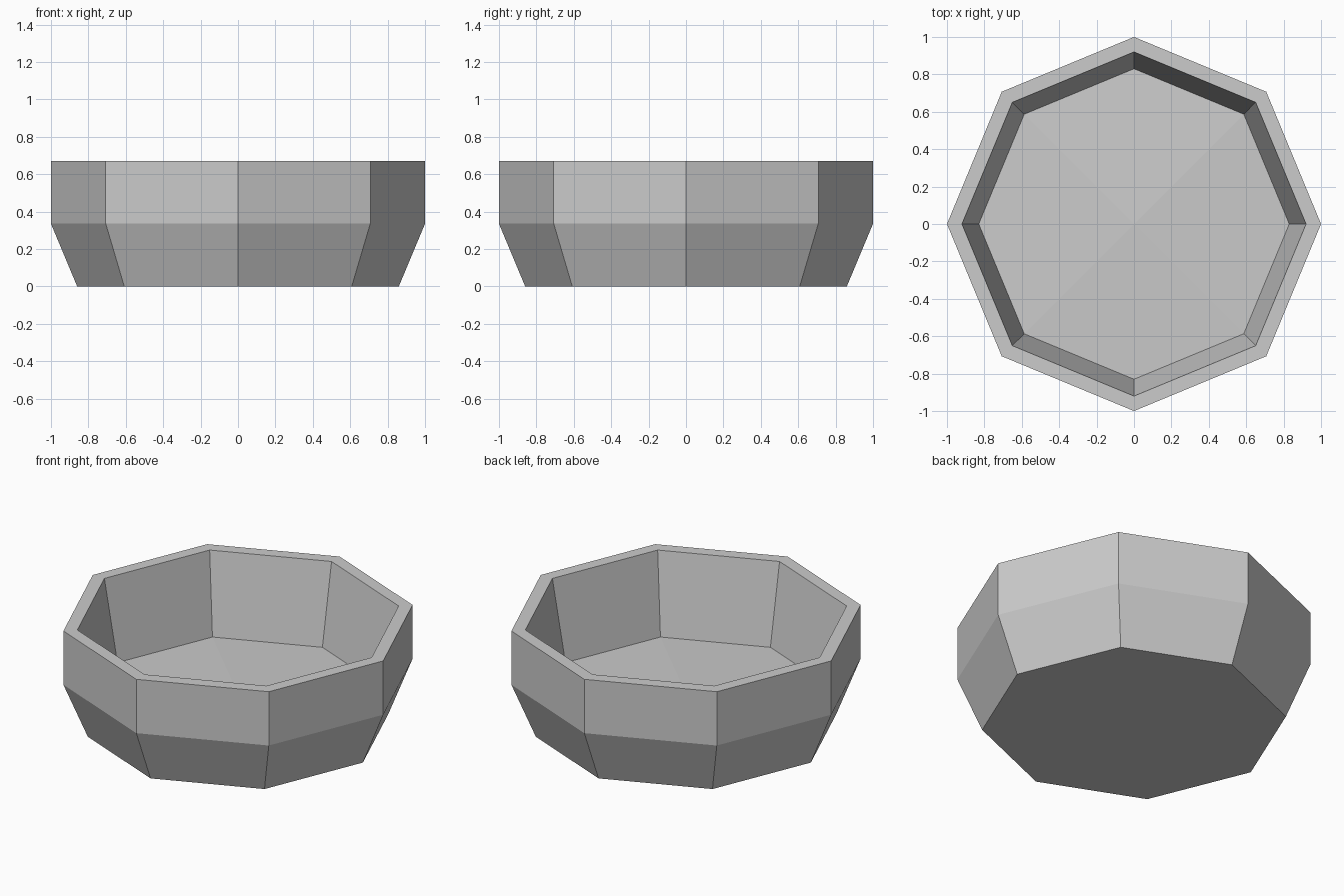
import bpy
import bmesh
from math import cos, sin, pi

cube = bpy.data.objects.get("Cube")
if cube:
    bpy.data.objects.remove(cube)

SIDES = 8

grey = bpy.data.materials.new("light_grey")
grey.use_nodes = True
color = (0.6, 0.6, 0.6, 1)
grey.diffuse_color = color
grey.node_tree.nodes["Principled BSDF"].inputs["Base Color"].default_value = color

bm = bmesh.new()


def ring(radius, z):
    """Octagon with corners on the x and y axes."""
    return [bm.verts.new((radius * cos(2 * pi * i / SIDES),
                          radius * sin(2 * pi * i / SIDES), z))
            for i in range(SIDES)]


# Profile from the base, up the outside, over the rim and down inside
profile = [(0.86, 0), (1, 0.335), (1, 0.67), (0.92, 0.67), (0.83, 0.17)]
rings = [ring(r, z) for r, z in profile]
for low, high in zip(rings, rings[1:]):
    for i in range(SIDES):
        j = (i + 1) % SIDES
        bm.faces.new((low[i], low[j], high[j], high[i]))

# Flat underside
bm.faces.new(rings[0][::-1])

# Inner floor, slightly raised in the middle, in four quarters
centre = bm.verts.new((0, 0, 0.2))
floor = rings[-1]
for i in range(1, SIDES, 2):
    bm.faces.new((centre, floor[i], floor[(i + 1) % SIDES], floor[(i + 2) % SIDES]))

bm.normal_update()
mesh = bpy.data.meshes.new("bowl")
bm.to_mesh(mesh)
bm.free()
mesh.materials.append(grey)
bowl = bpy.data.objects.new("bowl", mesh)
bpy.context.collection.objects.link(bowl)
